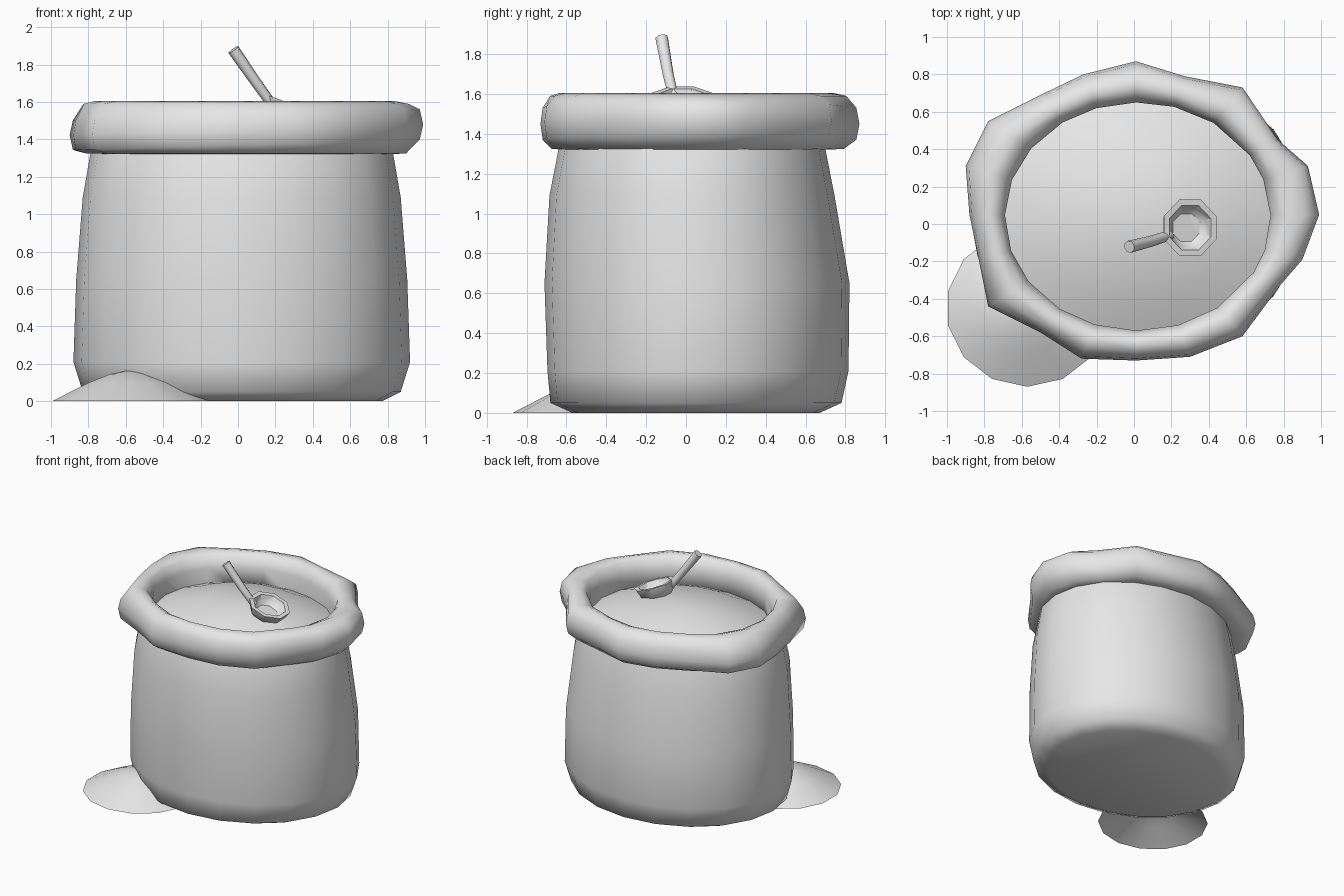
import bpy
import bmesh
from math import sin, cos, pi, atan2, radians
from mathutils import Vector, Matrix

cube = bpy.data.objects.get("Cube")
if cube:
    bpy.data.objects.remove(cube, do_unlink=True)

grey = bpy.data.materials.new("plain grey")
grey.use_nodes = True
grey.diffuse_color = (0.8, 0.8, 0.8, 1)
grey.node_tree.nodes["Principled BSDF"].inputs["Base Color"].default_value = (0.8, 0.8, 0.8, 1)


def ellipse(cx, cy, rx, ry, z, sides, turn=0.0):
    steps = [2 * pi * i / sides + turn for i in range(sides)]
    return [Vector((cx + rx * cos(a), cy + ry * sin(a), z)) for a in steps]


def skin(name, rings, cap_start=False, cap_end=False, loop=False, tip=None, angle=60):
    """Bridge equal rings into one surface, optionally capped, looped or tipped."""
    bm = bmesh.new()
    rows = [[bm.verts.new(p) for p in ring] for ring in rings]
    n = len(rows[0])
    pairs = list(zip(rows, rows[1:]))
    if loop:
        pairs.append((rows[-1], rows[0]))
    for low, high in pairs:
        for i in range(n):
            j = (i + 1) % n
            bm.faces.new((low[i], low[j], high[j], high[i]))
    if cap_start:
        bm.faces.new(rows[0][::-1])
    if cap_end:
        bm.faces.new(rows[-1])
    if tip:
        top = bm.verts.new(tip)
        for i in range(n):
            bm.faces.new((rows[-1][i], rows[-1][(i + 1) % n], top))
    if loop or cap_start:
        bmesh.ops.recalc_face_normals(bm, faces=bm.faces)
    mesh = bpy.data.meshes.new(name)
    bm.to_mesh(mesh)
    bm.free()
    mesh.materials.append(grey)
    obj = bpy.data.objects.new(name, mesh)
    bpy.context.collection.objects.link(obj)
    bpy.ops.object.select_all(action='DESELECT')
    obj.select_set(True)
    bpy.context.view_layer.objects.active = obj
    bpy.ops.object.shade_smooth_by_angle(angle=radians(angle))
    return obj


# Sack body: height, half width, half depth, centre y
body = [(0, .75, .62, .05), (.05, .85, .73, .05), (.21, .9, .755, .06),
        (.65, .885, .765, .055), (1.09, .85, .715, .03), (1.32, .81, .67, .03),
        (1.4, .78, .64, .03)]
skin("sack_body", [ellipse(.02, cy, rx, ry, z, 20) for z, rx, ry, cy in body], cap_start=True)

# Rolled rim: lumpy outer outline, regular inner opening, rounded cross-section
outline = [(.99, .05), (.93, .31), (.77, .45), (.58, .73), (.27, .79), (.01, .87),
           (-.27, .8), (-.5, .69), (-.78, .55), (-.9, .31), (-.88, .05), (-.83, -.19),
           (-.78, -.44), (-.5, -.58), (-.28, -.72), (.01, -.73), (.3, -.71), (.58, -.6),
           (.78, -.33), (.9, -.19)]
section = [(0, 1.33), (0, 1.5), (.15, 1.58), (.4, 1.605), (.7, 1.59), (.93, 1.53),
           (1, 1.45), (.93, 1.37), (.65, 1.325), (.3, 1.32)]
rim = []
for t, z in section:
    ring = []
    for x, y in outline:
        a = atan2((y - .04) / .61, (x - .02) / .71)
        inner = Vector((.02 + .71 * cos(a), .04 + .61 * sin(a), 0))
        p = inner.lerp(Vector((x, y, 0)), t)
        p.z = z + (.03 * x if t > .9 else 0)
        ring.append(p)
    rim.append(ring)
skin("rolled_rim", rim, loop=True, angle=80)

# Heaped contents inside the opening
heap = [(1.03, 1.37), (.75, 1.45), (.4, 1.515), (.15, 1.537)]
skin("contents", [ellipse(.02, .04, .71 * s, .61 * s, z, 20) for s, z in heap],
     tip=(.02, .04, 1.54))

# Spilled pile on the ground
pile = [(1, 0), (.56, .095), (.27, .145)]
skin("spilled_pile", [ellipse(-.57, -.45, .435 * s, .42 * s, z, 14, pi / 14) for s, z in pile],
     tip=(-.57, -.45, .168))

# Scoop cup, tipped away from its handle
place = Matrix.Translation((.3, -.02, 1.585)) @ Matrix.Rotation(radians(20), 4, 'Y')
cup = [(.09, -.11), (.14, -.06), (.162, 0), (.128, 0), (.11, -.04), (.08, -.065)]
skin("scoop_cup", [[place @ p for p in ellipse(0, 0, r, r, z, 8, pi / 8)] for r, z in cup],
     cap_start=True, cap_end=True, angle=40)

# Scoop handle
path = [Vector((.19, -.06, 1.575)), Vector((.1, -.09, 1.7)), Vector((-.025, -.122, 1.88))]
turn = (path[-1] - path[0]).to_track_quat('Z', 'Y')
skin("scoop_handle", [[c + turn @ p for p in ellipse(0, 0, r, r, 0, 8)]
                      for c, r in zip(path, (.027, .029, .033))],
     cap_start=True, cap_end=True, angle=50)
